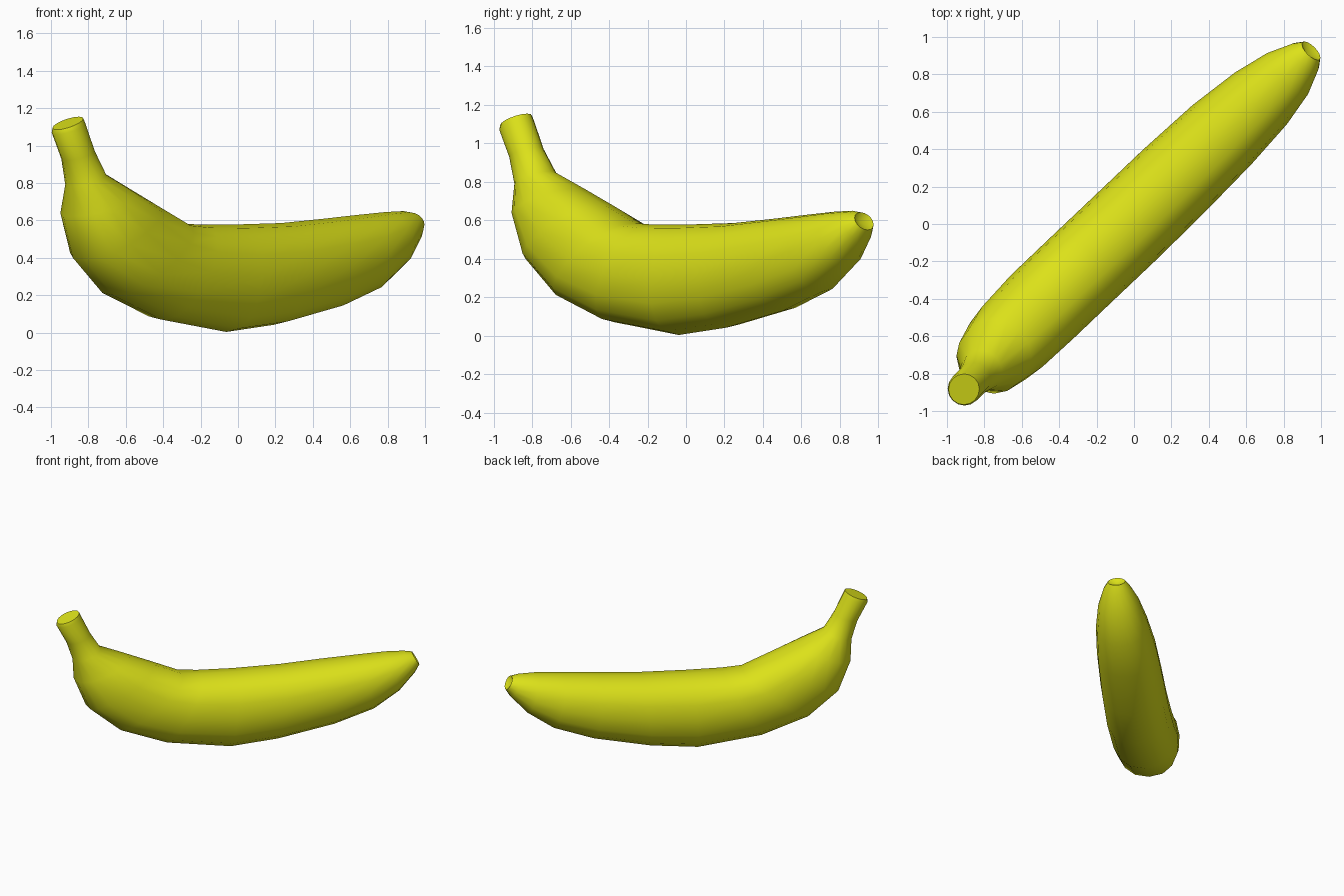
import bpy, bmesh, math
from mathutils import Vector

if "Cube" in bpy.data.objects:
    bpy.data.objects.remove(bpy.data.objects["Cube"])

SIDES = 16
R2 = math.sqrt(2)

# Cross-sections from stem to tip. u = position on the x = y diagonal.
# (inner u, inner z, outer u, outer z, half width, sideways shift, squareness)
SECTIONS = [
    (-0.838, 1.155, -0.955, 1.085, 0.082, 0.018, 2.0),
    (-0.830, 1.130, -0.957, 1.060, 0.090, 0.018, 2.0),
    (-0.780, 0.980, -0.905, 0.920, 0.090, 0.018, 2.0),
    (-0.725, 0.855, -0.872, 0.780, 0.115, 0.022, 2.0),
    (-0.590, 0.765, -0.865, 0.620, 0.195, 0.030, 2.2),
    (-0.450, 0.680, -0.800, 0.390, 0.228, 0.034, 2.3),
    (-0.290, 0.585, -0.640, 0.200, 0.238, 0.034, 2.3),
    (-0.190, 0.578, -0.390, 0.070, 0.238, 0.028, 2.3),
    (-0.010, 0.578, -0.050, 0.004, 0.238, 0.018, 2.3),
    (0.240, 0.586, 0.200, 0.042, 0.235, 0.012, 2.3),
    (0.450, 0.608, 0.500, 0.130, 0.223, 0.005, 2.3),
    (0.640, 0.630, 0.710, 0.230, 0.196, -0.005, 2.2),
    (0.780, 0.645, 0.845, 0.360, 0.155, -0.012, 2.2),
    (0.875, 0.650, 0.930, 0.490, 0.100, -0.015, 2.0),
    (0.918, 0.642, 0.955, 0.550, 0.065, -0.015, 2.0),
]


def on_diagonal(u, t, z):
    return Vector((u - t / R2, u + t / R2, z))


def ring(bm, section):
    ui, zi, uo, zo, w, shift, power = section
    verts = []
    for i in range(SIDES):
        a = 2 * math.pi * i / SIDES
        c, s = math.cos(a), math.sin(a)
        k = math.copysign(abs(c) ** (2 / power), c)
        t = shift + w * math.copysign(abs(s) ** (2 / power), s)
        u = (ui + uo) / 2 + k * (ui - uo) / 2
        z = (zi + zo) / 2 + k * (zi - zo) / 2
        verts.append(bm.verts.new(on_diagonal(u, t, z)))
    return verts


# Banana skin lofted through the sections
bm = bmesh.new()
rings = [ring(bm, s) for s in SECTIONS]
for a, b in zip(rings, rings[1:]):
    for i in range(SIDES):
        j = (i + 1) % SIDES
        bm.faces.new((a[i], a[j], b[j], b[i]))

# Flat stem end
bm.faces.new(rings[0])

# Shallow dimple at the blossom tip
dimple = bm.verts.new(on_diagonal(0.915, -0.015, 0.59))
for i in range(SIDES):
    bm.faces.new((rings[-1][i], rings[-1][(i + 1) % SIDES], dimple))

bmesh.ops.recalc_face_normals(bm, faces=bm.faces)
mesh = bpy.data.meshes.new("banana")
bm.to_mesh(mesh)
bm.free()

banana = bpy.data.objects.new("banana", mesh)
bpy.context.collection.objects.link(banana)
skin = bpy.data.materials.new("yellow_skin")
skin.diffuse_color = (0.72, 0.76, 0.01, 1)
skin.use_nodes = True
skin.node_tree.nodes["Principled BSDF"].inputs["Base Color"].default_value = skin.diffuse_color
mesh.materials.append(skin)

bpy.context.view_layer.objects.active = banana
banana.select_set(True)
bpy.ops.object.shade_smooth_by_angle(angle=math.radians(60))
